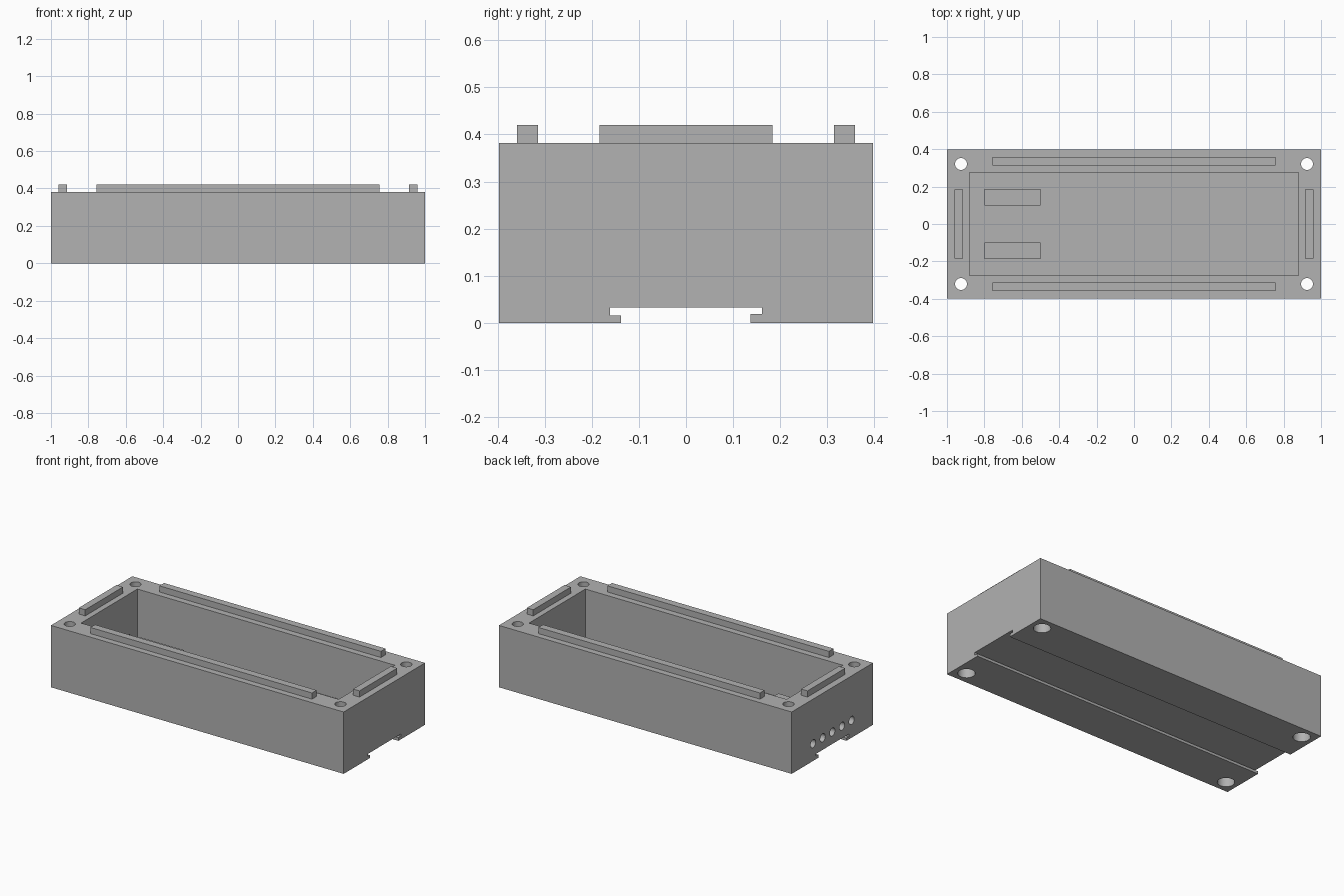
import bpy
import bmesh
import math
from mathutils import Matrix, Vector

cube = bpy.data.objects.get("Cube")
if cube:
    bpy.data.objects.remove(cube, do_unlink=True)

grey = bpy.data.materials.new("matte grey")
grey.use_nodes = True
colour = (0.445, 0.445, 0.445, 1)
grey.diffuse_color = colour
grey.node_tree.nodes["Principled BSDF"].inputs["Base Color"].default_value = colour

HALF_Y, TOP, RAIL_TOP, FLOOR = 0.397, 0.382, 0.42, 0.07


def add_object(name, bm):
    bmesh.ops.recalc_face_normals(bm, faces=bm.faces)
    mesh = bpy.data.meshes.new(name)
    bm.to_mesh(mesh)
    bm.free()
    mesh.materials.append(grey)
    obj = bpy.data.objects.new(name, mesh)
    bpy.context.collection.objects.link(obj)
    return obj


def box(name, low, high):
    low, high = Vector(low), Vector(high)
    bm = bmesh.new()
    scale = Matrix.Diagonal((high - low).to_4d())
    scale[3][3] = 1
    bmesh.ops.create_cube(bm, size=1, matrix=Matrix.Translation((low + high) / 2) @ scale)
    return add_object(name, bm)


def rod(name, centre, radius, length, along_x=False):
    bm = bmesh.new()
    turn = Matrix.Rotation(math.pi / 2, 4, 'Y') if along_x else Matrix.Identity(4)
    bmesh.ops.create_cone(bm, cap_ends=True, segments=32, radius1=radius, radius2=radius,
                          depth=length, matrix=Matrix.Translation(centre) @ turn)
    return add_object(name, bm)


def cut(target, cutter):
    cutter.hide_render = True
    mod = target.modifiers.new("cut", 'BOOLEAN')
    mod.operation, mod.solver, mod.object = 'DIFFERENCE', 'EXACT', cutter
    bpy.context.view_layer.objects.active = target
    bpy.ops.object.modifier_apply(modifier=mod.name)
    bpy.data.objects.remove(cutter, do_unlink=True)


# Body: end profile with an undercut mounting channel, extruded along x
profile = [(-HALF_Y, 0), (-0.138, 0), (-0.138, 0.016), (-0.161, 0.016), (-0.161, 0.033),
           (0.161, 0.033), (0.161, 0.019), (0.137, 0.019), (0.137, 0),
           (HALF_Y, 0), (HALF_Y, TOP), (-HALF_Y, TOP)]
bm = bmesh.new()
end = bm.faces.new([bm.verts.new((-1, y, z)) for y, z in profile])
side = bmesh.ops.extrude_face_region(bm, geom=[end])
bmesh.ops.translate(bm, vec=(2, 0, 0),
                    verts=[v for v in side["geom"] if isinstance(v, bmesh.types.BMVert)])
body = add_object("enclosure_body", bm)

# Open cavity
cut(body, box("cavity_cutter", (-0.88, -0.275, FLOOR), (0.88, 0.275, 0.6)))

# Corner screw holes, wider at the bottom
for sx in (-1, 1):
    for sy in (-1, 1):
        x, y = sx * 0.925, sy * 0.321
        cut(body, rod("screw_cutter", (x, y, 0.2), 0.032, 0.8))
        cut(body, rod("counterbore_cutter", (x, y, 0), 0.048, 0.24))

# Row of cable holes in one end wall
for i in range(-2, 3):
    cut(body, rod("cable_cutter", (-0.94, i * 0.094, 0.107), 0.025, 0.3, True))

bpy.ops.object.select_all(action='DESELECT')
body.select_set(True)
bpy.context.view_layer.objects.active = body
bpy.ops.object.shade_smooth_by_angle(angle=math.radians(30))

# Locating rails on the rim and support blocks on the floor
for s, end_name, side_name in ((-1, "right", "front"), (1, "left", "back")):
    y0, y1 = sorted((s * 0.314, s * 0.359))
    box(side_name + "_rail", (-0.757, y0, TOP), (0.757, y1, RAIL_TOP))
    x0, x1 = sorted((s * 0.915, s * 0.959))
    box(end_name + "_rail", (x0, -0.184, TOP), (x1, 0.184, RAIL_TOP))
    y0, y1 = sorted((s * 0.098, s * 0.187))
    box(side_name + "_support_block", (-0.8, y0, FLOOR), (-0.5, y1, 0.14))
